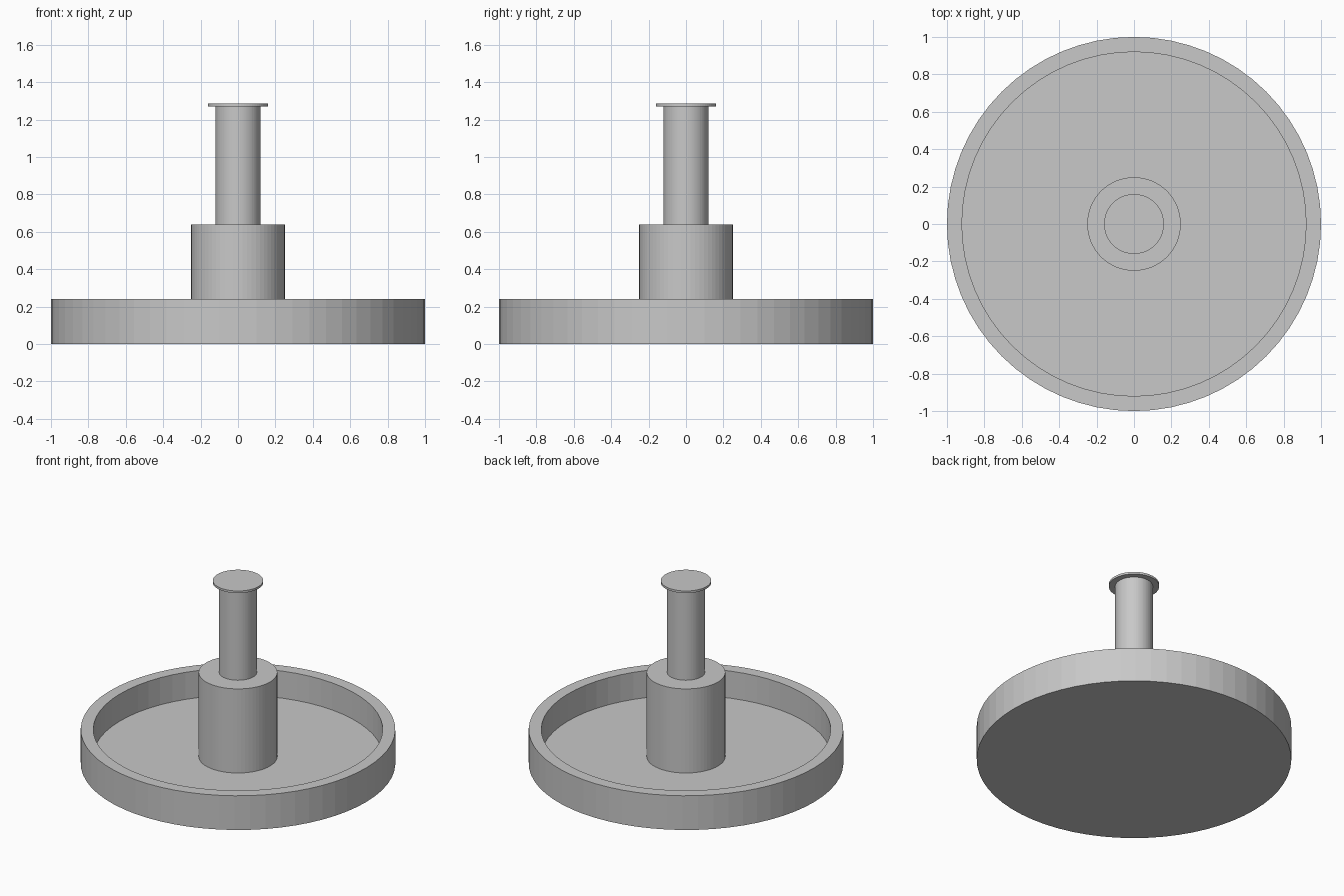
import bpy, bmesh, math

if "Cube" in bpy.data.objects:
    bpy.data.objects.remove(bpy.data.objects["Cube"])

SIDES = 64

grey = bpy.data.materials.new("plain grey")
grey.diffuse_color = (0.58, 0.58, 0.58, 1)
grey.use_nodes = True
grey.node_tree.nodes["Principled BSDF"].inputs["Base Color"].default_value = grey.diffuse_color


def lathe(name, profile):
    """Revolve an (r, z) profile around z; points on the axis become poles."""
    bm = bmesh.new()
    verts = [bm.verts.new((r, 0, z)) for r, z in profile]
    edges = [bm.edges.new(pair) for pair in zip(verts, verts[1:])]
    bmesh.ops.spin(bm, geom=verts + edges, cent=(0, 0, 0), axis=(0, 0, 1),
                   angle=2 * math.pi, steps=SIDES)
    bmesh.ops.remove_doubles(bm, verts=bm.verts, dist=1e-4)
    bmesh.ops.recalc_face_normals(bm, faces=bm.faces)
    mesh = bpy.data.meshes.new(name)
    bm.to_mesh(mesh)
    bm.free()
    mesh.materials.append(grey)
    obj = bpy.data.objects.new(name, mesh)
    bpy.context.collection.objects.link(obj)
    return obj


def disc(name, radius, bottom, top):
    return lathe(name, [(0, bottom), (radius, bottom), (radius, top), (0, top)])


# Round basin with a raised rim and sunken floor
lathe("basin", [(0, 0), (1, 0), (1, 0.24), (0.92, 0.24), (0.92, 0.05), (0, 0.05)])

# Central pedestal, column and thin top plate
disc("pedestal", 0.25, 0.05, 0.64)
disc("column", 0.12, 0.64, 1.27)
disc("top_plate", 0.16, 1.27, 1.285)
